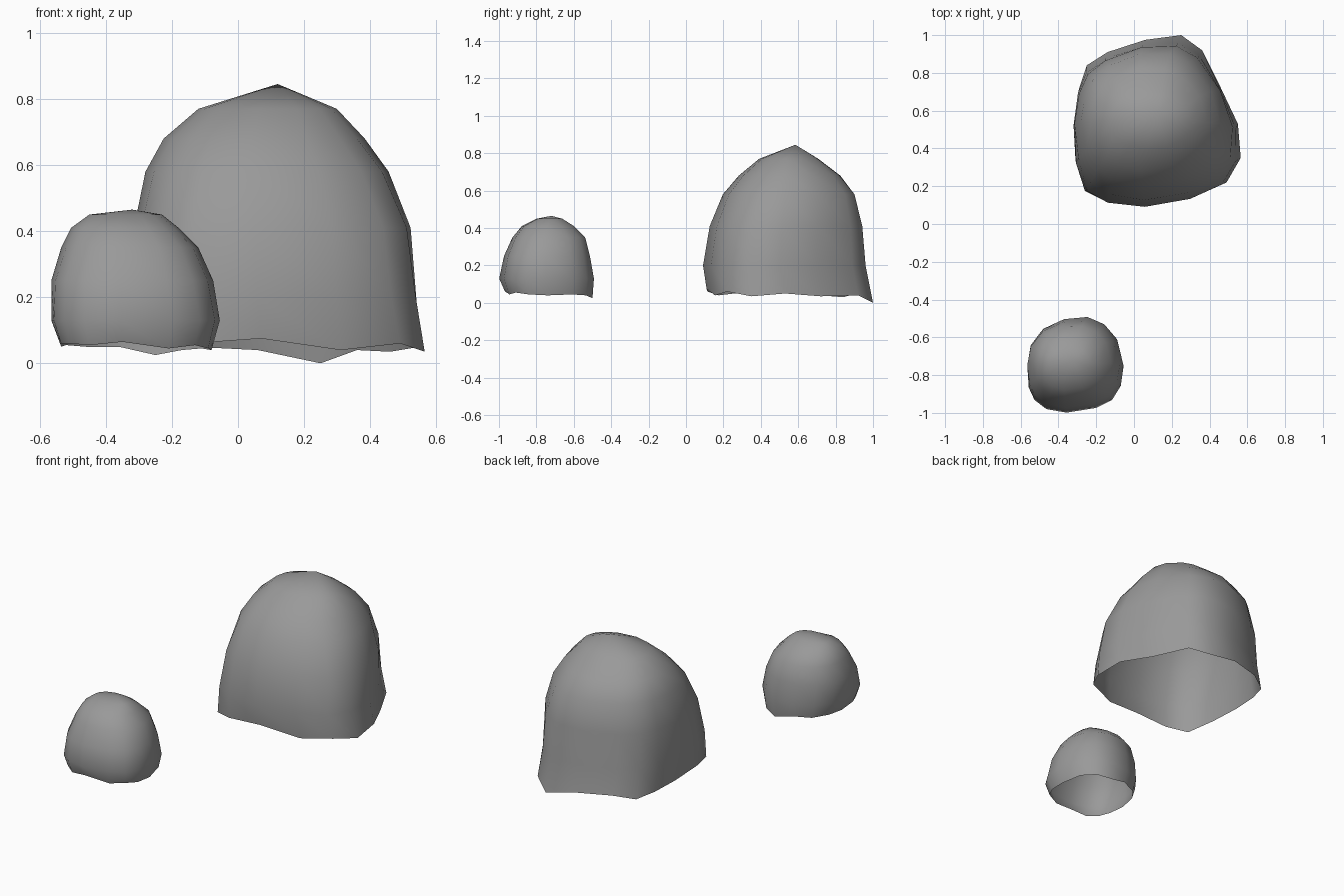
import bpy
import bmesh
import math

default = bpy.data.objects.get("Cube")
if default:
    bpy.data.objects.remove(default, do_unlink=True)

# Single stone colour
stone = bpy.data.materials.new("grey stone")
stone.use_nodes = True
stone_colour = (0.32, 0.32, 0.32, 1)
stone.diffuse_color = stone_colour
bsdf = next(n for n in stone.node_tree.nodes if n.type == "BSDF_PRINCIPLED")
bsdf.inputs["Base Color"].default_value = stone_colour
bsdf.inputs["Roughness"].default_value = 0.9


def fit_ring(outline, level, roundness):
    """Fit the ground outline into a level's bounds, easing it towards an ellipse."""
    z, x_min, x_max, y_min, y_max = level
    xs = [p[0] for p in outline]
    ys = [p[1] for p in outline]
    ring = []
    for x, y, _ in outline:
        u = 2 * (x - min(xs)) / (max(xs) - min(xs)) - 1
        v = 2 * (y - min(ys)) / (max(ys) - min(ys)) - 1
        angle = math.atan2(v, u)
        u += (math.cos(angle) - u) * roundness
        v += (math.sin(angle) - v) * roundness
        ring.append(((x_min + x_max + u * (x_max - x_min)) / 2,
                     (y_min + y_max + v * (y_max - y_min)) / 2, z))
    return ring


def make_rock(name, outline, levels, apex):
    """Open-bottomed shell: ragged ground edge, stacked rings, one peak."""
    rings = [outline]
    for i, level in enumerate(levels):
        rings.append(fit_ring(outline, level, min(0.9, 0.3 + 0.2 * i)))

    bm = bmesh.new()
    rows = [[bm.verts.new(p) for p in ring] for ring in rings]
    peak = bm.verts.new(apex)
    count = len(outline)
    for k in range(count):
        n = (k + 1) % count
        for low, high in zip(rows, rows[1:]):
            bm.faces.new((low[k], high[k], high[n], low[n]))
        bm.faces.new((rows[-1][k], peak, rows[-1][n]))
    for face in bm.faces:
        face.smooth = True

    mesh = bpy.data.meshes.new(name)
    bm.to_mesh(mesh)
    bm.free()
    mesh.materials.append(stone)
    rock = bpy.data.objects.new(name, mesh)
    bpy.context.collection.objects.link(rock)
    return rock


# Large rock: ground edge, then (height, x range, y range) of each ring
make_rock(
    "large_rock",
    [(.25, 1, 0), (.36, .92, .04), (.46, .72, .035), (.55, .53, .05),
     (.565, .35, .035), (.49, .22, .06), (.31, .155, .04), (.07, .11, .075),
     (-.14, .115, .06), (-.26, .175, .04), (-.31, .34, .06), (-.31, .55, .05),
     (-.29, .72, .04), (-.25, .84, .03), (-.14, .91, .05), (.06, .975, .04)],
    [(.2, -.32, .55, .09, .965),
     (.41, -.315, .53, .125, .95),
     (.58, -.28, .46, .195, .91),
     (.68, -.225, .385, .28, .83),
     (.77, -.12, .30, .39, .71)],
    (.12, .585, .845))

# Small rock
make_rock(
    "small_rock",
    [(-.25, -.5, .025), (-.17, -.535, .04), (-.11, -.61, .045),
     (-.08, -.74, .04), (-.09, -.84, .045), (-.13, -.91, .055),
     (-.21, -.945, .045), (-.35, -.97, .065), (-.45, -.96, .055),
     (-.51, -.915, .06), (-.535, -.85, .06), (-.535, -.74, .05),
     (-.52, -.64, .055), (-.46, -.56, .05), (-.36, -.515, .05)],
    [(.13, -.565, -.055, -1, -.49),
     (.25, -.565, -.075, -.975, -.51),
     (.35, -.535, -.12, -.93, -.535),
     (.41, -.505, -.18, -.88, -.595),
     (.45, -.45, -.23, -.8, -.66)],
    (-.32, -.72, .465))
